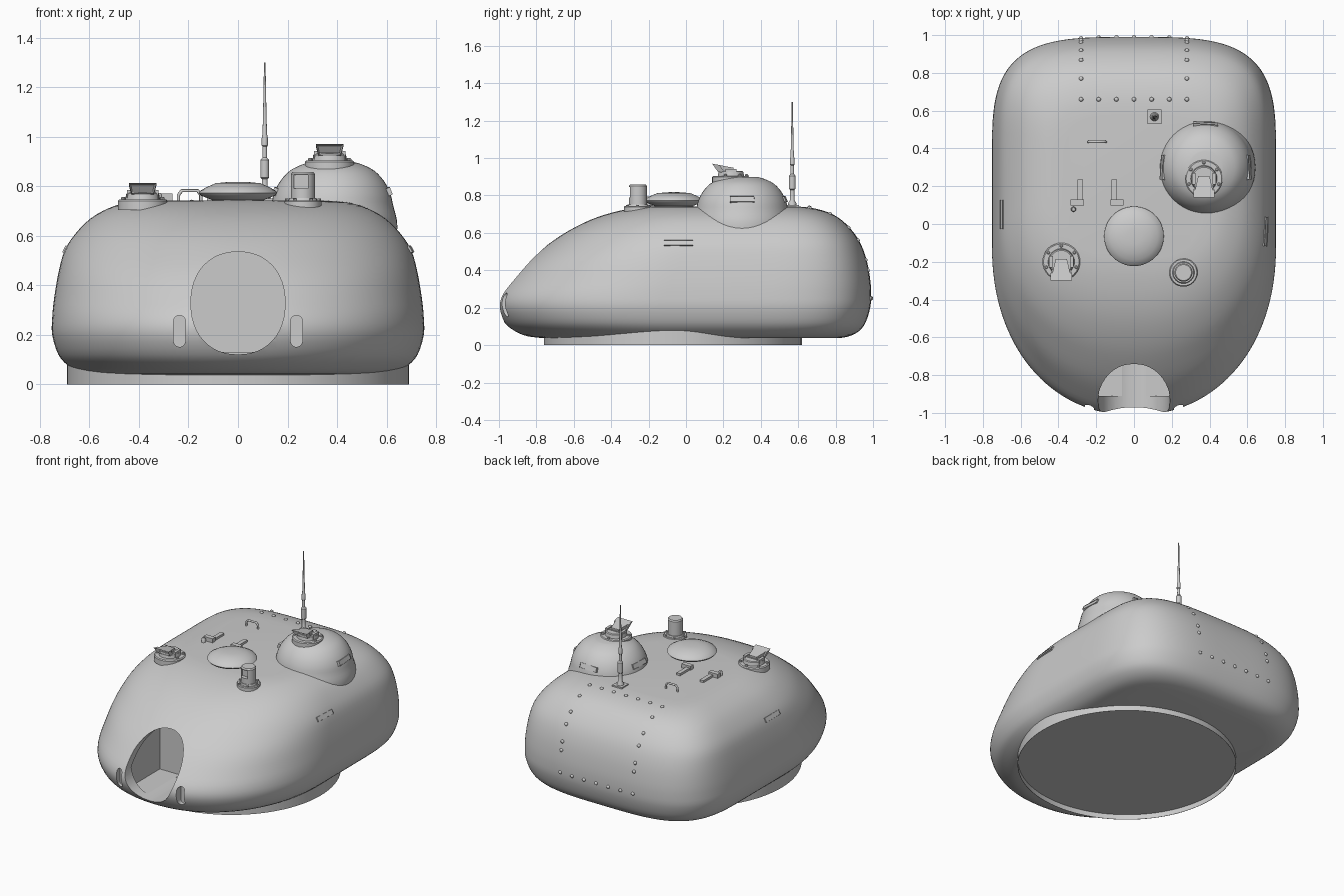
import bpy, bmesh, math
from mathutils import Vector, Matrix
from mathutils.bvhtree import BVHTree

if "Cube" in bpy.data.objects:
    bpy.data.objects.remove(bpy.data.objects["Cube"])

def finish(name, bm, angle=35):
    bmesh.ops.remove_doubles(bm, verts=bm.verts, dist=1e-5)
    bmesh.ops.recalc_face_normals(bm, faces=bm.faces)
    me = bpy.data.meshes.new(name)
    bm.to_mesh(me)
    bm.free()
    ob = bpy.data.objects.new(name, me)
    bpy.context.collection.objects.link(ob)
    smooth(ob, angle)
    return ob

def smooth(ob, angle=35):
    bpy.ops.object.select_all(action='DESELECT')
    ob.select_set(True)
    bpy.context.view_layer.objects.active = ob
    bpy.ops.object.shade_smooth_by_angle(angle=math.radians(angle))

def loft(bm, rings, cap=True):
    vr = [[bm.verts.new(p) for p in r] for r in rings]
    n = len(rings[0])
    for a, b in zip(vr, vr[1:]):
        for i in range(n):
            bm.faces.new((a[i], a[(i + 1) % n], b[(i + 1) % n], b[i]))
    if cap:
        bm.faces.new(vr[0][::-1])
        bm.faces.new(vr[-1])

def lathe(bm, prof, x, y, n=32, cap=True):
    loft(bm, [[(x + r * math.cos(2 * math.pi * i / n), y + r * math.sin(2 * math.pi * i / n), z)
               for i in range(n)] for r, z in prof], cap)

def box(bm, x0, x1, y0, y1, z0, z1):
    loft(bm, [[(x0, y0, z), (x1, y0, z), (x1, y1, z), (x0, y1, z)] for z in (z0, z1)])

def superell(a, b, n, t):
    c, s = math.cos(t), math.sin(t)
    return (a * math.copysign(abs(c) ** (2 / n), c), b * math.copysign(abs(s) ** (2 / n), s))

def cut(ob, cutter):
    m = ob.modifiers.new("cut", 'BOOLEAN')
    m.object, m.solver = cutter, 'EXACT'
    cutter.hide_render = True
    bpy.context.view_layer.objects.active = ob
    bpy.ops.object.modifier_apply(modifier=m.name)
    bpy.data.objects.remove(cutter)

def tree(ob):
    bm = bmesh.new()
    bm.from_mesh(ob.data)
    t = BVHTree.FromBMesh(bm)
    bm.free()
    return t

# cast body: z, half width, front y, back y, front bluntness
LEVELS = [(.037, .57, -.76, .82, 2.1), (.048, .635, -.85, .875, 2.1), (.075, .685, -.915, .925, 2.1),
          (.12, .725, -.97, .96, 2.15), (.20, .75, -1.01, .985, 2.15), (.27, .75, -1.0, .99, 2.15),
          (.35, .742, -.94, .985, 2.15), (.45, .725, -.845, .967, 2.2), (.54, .70, -.735, .935, 2.2),
          (.61, .655, -.63, .89, 2.3), (.67, .595, -.51, .83, 2.4), (.71, .525, -.39, .76, 2.6),
          (.734, .45, -.27, .67, 2.9), (.742, .36, -.18, .58, 3.2)]

def spline(rows, k):
    out = []
    for i in range(len(rows) - 1):
        p = [Vector(rows[max(0, min(len(rows) - 1, i + j))]) for j in (-1, 0, 1, 2)]
        for s in range(k):
            t = s / k
            out.append(.5 * (2 * p[1] + (p[2] - p[0]) * t + (2 * p[0] - 5 * p[1] + 4 * p[2] - p[3]) * t * t
                             + (3 * p[1] - p[0] - 3 * p[2] + p[3]) * t ** 3))
    return out + [Vector(rows[-1])]

rings = []
for z, hw, yf, yb, blunt in spline(LEVELS, 3):
    cf, cb = yf + .45 * (yb - yf), yf + .67 * (yb - yf)
    ring = []
    for i in range(65):
        x, y = superell(hw, yb - cb, 3.6, math.pi * i / 64)
        ring.append((x, cb + y, z))
    for i in range(65):
        x, y = superell(hw, cf - yf, blunt, math.pi + math.pi * i / 64)
        ring.append((x, cf + y, z))
    rings.append(ring)
bm = bmesh.new()
loft(bm, rings)
body = finish("turret_body", bm)
skin = tree(body)

# gun opening, hollow behind it and the two side slots
bm = bmesh.new()
hole = [superell(.19, .207, 2.2, 2 * math.pi * i / 48) for i in range(48)]
loft(bm, [[(x, y, z + .328) for x, z in hole] for y in (-1.2, -.6)])
cut(body, finish("opening_cutter", bm))
bm = bmesh.new()
side = [(-.56, .13), (-.56, .57), (-.69, .50), (-.80, .40), (-.91, .28), (-.91, .13)]
loft(bm, [[(x, y, z) for y, z in side] for x in (-.21, .21)])
cut(body, finish("cavity_cutter", bm))
for s in (-1, 1):
    bm = bmesh.new()
    pts = [(.024 * math.cos(a), .024 * math.sin(a) + (.255 if i < 9 else .175))
           for i, a in [(i, math.pi * (i if i < 9 else i - 1) / 8) for i in range(18)]]
    loft(bm, [[(s * .236 + x, y, z) for x, z in pts] for y in (-1.2, -.93)])
    cut(body, finish("slot_cutter", bm))
smooth(body)

# turret ring, open underneath
bm = bmesh.new()
lathe(bm, [(0, .035), (.688, .035), (.688, 0), (.69, 0), (.69, .09)], 0, -.07, 96, False)
finish("turret_ring", bm)

# commander cupola
CX, CY = .38, .3
bm = bmesh.new()
lathe(bm, [(r, z) for r, z in spline([(.262, .60), (.262, .66), (.247, .72), (.235, .77), (.21, .82),
                                      (.17, .863), (.12, .888), (.085, .898)], 3)] + [(0, .90)], CX, CY, 48, False)
cupola = finish("cupola", bm)
dome = tree(cupola)

# vision slits with sunken fronts
def slit(name, surf, origin, direction, w, h, out):
    loc, nor, _, _ = surf.ray_cast(Vector(origin), Vector(direction))
    bm = bmesh.new()
    box(bm, -w / 2, w / 2, -h / 2, h / 2, -.035, out)
    bm.faces.ensure_lookup_table()
    front = max(bm.faces, key=lambda f: f.calc_center_median().z)
    bmesh.ops.inset_region(bm, faces=[front], thickness=.004)
    bmesh.ops.translate(bm, verts=front.verts, vec=(0, 0, -.003))
    if nor.dot(Vector(direction)) > 0:
        nor = -nor
    bm.transform(Matrix.Translation(loc) @ nor.to_track_quat('Z', 'Y').to_matrix().to_4x4())
    finish(name, bm)

slit("body_slit_right", skin, (2, -.04, .545), (-1, 0, 0), .155, .03, .006)
slit("body_slit_left", skin, (-2, .05, .545), (1, 0, 0), .155, .03, .006)
for name, d in (("right", (-1, 0, 0)), ("left", (1, 0, 0)), ("back", (0, -1, 0))):
    slit("cupola_slit_" + name, dome, (CX - d[0], CY - d[1], .78), d, .13, .032, .004)

# rotating periscopes with flared hoods
def periscope(name, x, y, z):
    bm = bmesh.new()
    lathe(bm, [(.1, z - .03), (.1, z + .006), (.094, z + .012), (.07, z + .012), (.066, z + .035), (.06, z + .04)], x, y)
    for i in range(5):
        a = math.radians(-20 + 55 * i)
        lathe(bm, [(.009, z), (.009, z + .018), (.005, z + .022)],
              x + .084 * math.cos(a), y + .084 * math.sin(a), 8)
    for s in (-1, 1):
        xs = sorted((x + s * .045, x + s * .064))
        box(bm, *xs, y - .03, y + .03, z, z + .05)
    box(bm, x - .042, x + .042, y - .05, y + .02, z, z + .045)
    finish(name + "_base", bm)
    bm = bmesh.new()
    loft(bm, [[(x - a, y + b, z + c), (x + a, y + b, z + c), (x + d, y + e, z + f), (x - d, y + e, z + f)]
              for a, b, c, d, e, f in ((.045, -.07, .035, .056, -.1, .078), (.03, .015, .03, .03, .015, .056))])
    front = min(bm.faces, key=lambda f: f.calc_center_median().y)
    bmesh.ops.inset_region(bm, faces=[front], thickness=.004)
    bmesh.ops.translate(bm, verts=front.verts, vec=(0, .04, -.008))
    finish(name + "_hood", bm)

periscope("roof_periscope", -.385, -.2, .735)
periscope("cupola_periscope", .37, .24, .892)

# domed roof vent
bm = bmesh.new()
lathe(bm, [(.1, .70), (.105, .745), (.15, .762), (.158, .772), (.152, .782), (.125, .797), (.09, .812), (.04, .817), (0, .818)],
      0, -.065, 48, False)
finish("roof_vent", bm)

# sight post with window and bolted flange
VX, VY = .262, -.257
bm = bmesh.new()
lathe(bm, [(.048, .70), (.048, .85), (.042, .858)], VX, VY)
post = finish("sight_post", bm)
bm = bmesh.new()
box(bm, VX - .035, VX + .02, VY - .1, VY - .02, .79, .845)
cut(post, finish("window_cutter", bm))
smooth(post)
bm = bmesh.new()
lathe(bm, [(.075, .67), (.075, .738), (.07, .743), (.058, .743), (.054, .752), (.045, .752)], VX, VY)
for i in range(6):
    a = math.pi / 3 * i
    lathe(bm, [(.007, .74), (.007, .75)], VX + .066 * math.cos(a), VY + .066 * math.sin(a), 8)
finish("sight_post_flange", bm)

# hatch hinges
for x, s in ((-.285, -1), (-.105, 1)):
    bm = bmesh.new()
    box(bm, x - .014, x + .014, .1, .235, .73, .757)
    xs = sorted((x - s * .02, x + s * .05))
    box(bm, *xs, .098, .13, .73, .77)
    if s < 0:
        lathe(bm, [(.014, .73), (.014, .765), (.009, .772)], -.32, .078, 12)
    finish("hinge_left" if s < 0 else "hinge_right", bm)

# grab handle
cu = bpy.data.curves.new("grab_handle", 'CURVE')
cu.dimensions, cu.bevel_depth, cu.bevel_resolution = '3D', .007, 2
sp = cu.splines.new('POLY')
path = [(-.045, .72), (-.045, .765), (-.032, .782), (.032, .782), (.045, .765), (.045, .72)]
sp.points.add(len(path) - 1)
for p, (x, z) in zip(sp.points, path):
    p.co = (x - .195, .435, z, 1)
bpy.context.collection.objects.link(bpy.data.objects.new("grab_handle", cu))

# antenna
bm = bmesh.new()
lathe(bm, [(.024, .74), (.022, .76), (.012, .775), (.012, .83), (.018, .835), (.018, .905), (.01, .915),
           (.009, .96), (.013, .965), (.012, 1.0), (.009, 1.01), (.006, 1.14), (.003, 1.3)], .108, .568, 14)
finish("antenna", bm)
bm = bmesh.new()
box(bm, .071, .145, .53, .605, .71, .75)
finish("antenna_base", bm)

# rivets round the rear panel, seated on the body
bm = bmesh.new()
rays = []
for i in range(7):
    x = -.28 + .28 * i / 3
    rays += [((x, .66, 2), (0, 0, -1)), ((x, 2, .25), (0, -1, 0))]
for x in (-.28, .28):
    rays += [((x, y, 2), (0, 0, -1)) for y in (.77, .868)]
    rays += [((x, 2, z), (0, -1, 0)) for z in (.56, .455, .40)]
for o, d in rays:
    loc, nor, _, _ = skin.ray_cast(Vector(o), Vector(d))
    m = Matrix.Translation(loc) @ nor.to_track_quat('Z', 'Y').to_matrix().to_4x4() @ Matrix.Diagonal((1, 1, .9, 1))
    bmesh.ops.create_uvsphere(bm, u_segments=10, v_segments=6, radius=.012, matrix=m)
finish("rear_rivets", bm, 60)
